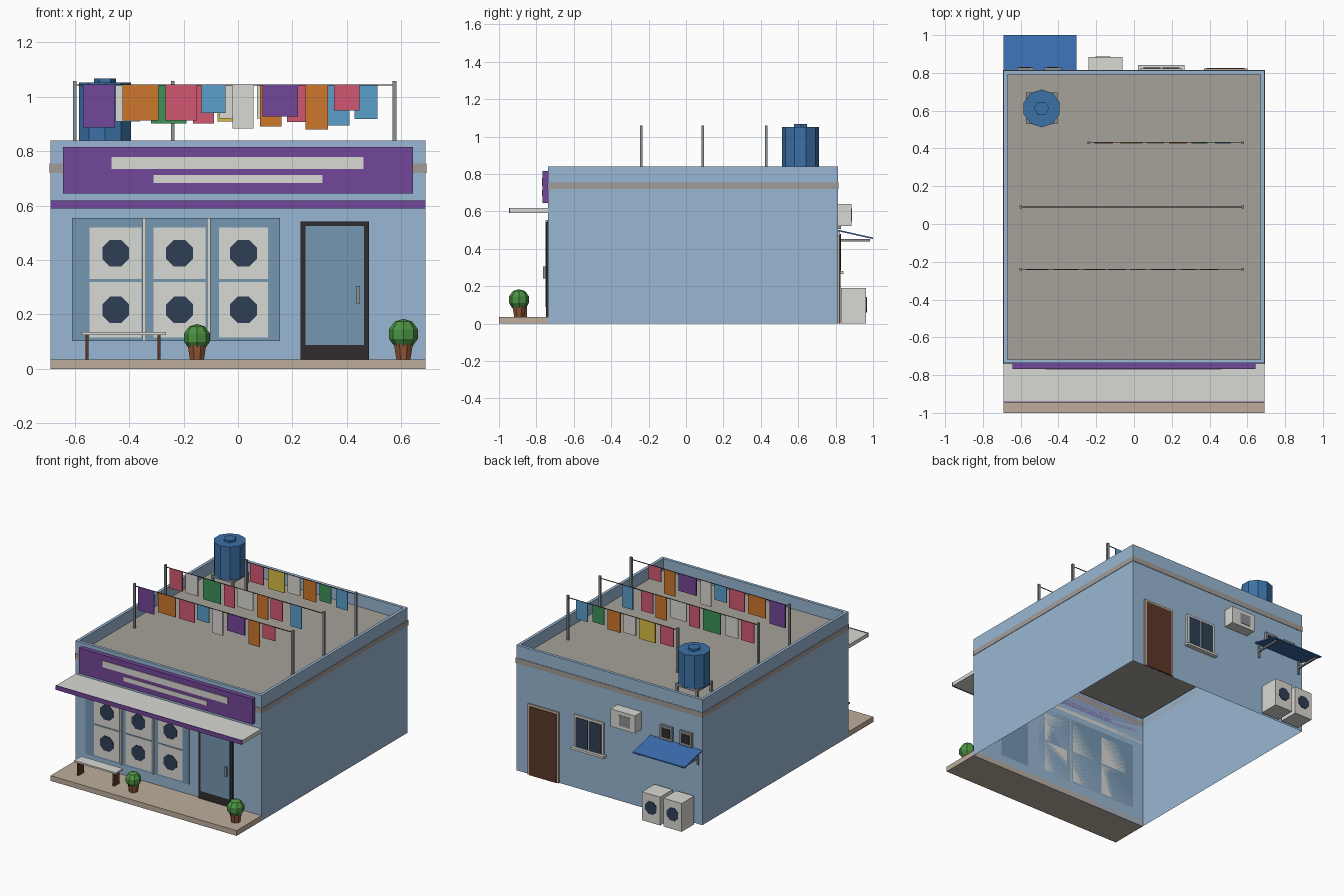
import bpy, bmesh, math
from mathutils import Vector, Matrix

if "Cube" in bpy.data.objects:
    bpy.data.objects.remove(bpy.data.objects["Cube"])


def mat(name, r, g, b):
    m = bpy.data.materials.new(name)
    m.diffuse_color = [(c / 255) ** 2.2 for c in (r, g, b)] + [1]
    m.use_nodes = True
    m.node_tree.nodes["Principled BSDF"].inputs["Base Color"].default_value = m.diffuse_color
    return m


WALL = mat("wall_blue", 152, 182, 210)
ROOF = mat("roof_grey", 165, 161, 153)
TAN = mat("tan", 188, 172, 156)
BAND = mat("band", 160, 155, 152)
PURPLE = mat("purple", 114, 72, 152)
LIGHT = mat("light", 216, 215, 210)
GLASS = mat("glass", 116, 150, 176)
DARK = mat("dark_frame", 52, 48, 50)
NAVY = mat("navy", 50, 65, 85)
STEEL = mat("steel", 140, 142, 145)
BROWN = mat("brown", 92, 58, 44)
POT = mat("terracotta", 146, 88, 58)
LEAF = mat("leaf", 76, 145, 70)
TANK = mat("tank_blue", 62, 112, 165)
AWN = mat("awning_blue", 62, 108, 175)
PINK = mat("pink", 208, 88, 112)
ORANGE = mat("orange", 204, 118, 48)
GREEN = mat("green", 62, 145, 88)
SKY = mat("sky", 90, 158, 200)
YELLOW = mat("yellow", 212, 188, 70)


def finish(name, bm, *mats):
    me = bpy.data.meshes.new(name)
    bm.to_mesh(me)
    bm.free()
    ob = bpy.data.objects.new(name, me)
    bpy.context.collection.objects.link(ob)
    for m in mats:
        me.materials.append(m)
    return ob


def box(name, x0, x1, y0, y1, z0, z1, m):
    bm = bmesh.new()
    bmesh.ops.create_cube(bm, size=1)
    for v in bm.verts:
        v.co = ((x0 + x1) / 2 + v.co.x * (x1 - x0),
                (y0 + y1) / 2 + v.co.y * (y1 - y0),
                (z0 + z1) / 2 + v.co.z * (z1 - z0))
    return finish(name, bm, m)


def prism(name, loc, r1, r2, depth, sides, m, axis='Z', turn=0.0):
    bm = bmesh.new()
    bmesh.ops.create_cone(bm, cap_ends=True, segments=sides, radius1=r1, radius2=r2, depth=depth)
    rot = Matrix.Rotation(turn, 4, 'Z')
    if axis == 'Y':
        rot = Matrix.Rotation(math.pi / 2, 4, 'X') @ rot
    bmesh.ops.transform(bm, matrix=Matrix.Translation(loc) @ rot, verts=bm.verts)
    return finish(name, bm, m)


# building shell: open underneath, parapet around a sunken roof
F, B, X = -0.737, 0.812, 0.69
bm = bmesh.new()
bmesh.ops.create_cube(bm, size=1)
for v in bm.verts:
    v.co = (v.co.x * 2 * X, (F + B) / 2 + v.co.y * (B - F), 0.42 + v.co.z * 0.84)
bm.faces.ensure_lookup_table()
top = max(bm.faces, key=lambda f: f.calc_center_median().z)
bottom = min(bm.faces, key=lambda f: f.calc_center_median().z)
bmesh.ops.delete(bm, geom=[bottom], context='FACES_ONLY')
bmesh.ops.inset_region(bm, faces=[top], thickness=0.028)
bm.normal_update()
roof = bmesh.ops.extrude_discrete_faces(bm, faces=[top])["faces"][0]
bmesh.ops.translate(bm, vec=(0, 0, -0.08), verts=roof.verts)
bmesh.ops.recalc_face_normals(bm, faces=bm.faces)
side_area = roof
side_area.material_index = 1
if side_area.normal.z < 0:
    bmesh.ops.reverse_faces(bm, faces=bm.faces)
# join the extruded walls to the rim
bmesh.ops.remove_doubles(bm, verts=bm.verts, dist=1e-5)
finish("building_shell", bm, WALL, ROOF)

# trim band around the walls
e = 0.003
box("band_front", -X - e, X + e, F - e, F, 0.72, 0.755, BAND)
box("band_back", -X - e, X + e, B, B + e, 0.72, 0.755, BAND)
for s, n in ((-1, "left"), (1, "right")):
    box("band_" + n, *sorted((s * X, s * (X + e))), F, B, 0.72, 0.755, BAND)

# pavement, canopy and sign
box("pavement", -X, X, -1.0, F, 0, 0.035, TAN)
box("canopy", -X, X, -0.94, F, 0.592, 0.617, LIGHT)
box("canopy_fascia", -X, X, -0.946, -0.94, 0.59, 0.619, PURPLE)
box("sign_board", -0.643, 0.643, -0.767, F, 0.645, 0.815, PURPLE)
box("sign_bar_upper", -0.465, 0.462, -0.771, -0.767, 0.735, 0.778, LIGHT)
box("sign_bar_lower", -0.31, 0.31, -0.771, -0.767, 0.683, 0.713, LIGHT)

# shop window with six machines on display
box("shop_window", -0.61, 0.155, F - 0.006, F, 0.103, 0.555, GLASS)
for i, (a, b) in enumerate(((-0.545, -0.355), (-0.31, -0.12), (-0.07, 0.11))):
    for j, (z0, z1, zc) in enumerate(((0.115, 0.32, 0.217), (0.33, 0.52, 0.425))):
        box(f"washer_{i}_{j}", a, b, F - 0.010, F, z0, z1, LIGHT)
        prism(f"washer_door_{i}_{j}", ((a + b) / 2, F - 0.011, zc), 0.053, 0.053, 0.005, 8,
              NAVY, 'Y', math.pi / 8)
for i, x in enumerate((-0.345, -0.108)):
    box(f"mullion_{i}", x - 0.006, x + 0.006, F - 0.014, F, 0.103, 0.555, LIGHT)

# front door
box("front_door_frame", 0.23, 0.482, F - 0.012, F, 0.035, 0.542, DARK)
box("front_door_glass", 0.248, 0.464, F - 0.015, F, 0.088, 0.526, GLASS)
box("front_door_handle", 0.435, 0.449, F - 0.028, F - 0.01, 0.24, 0.305, STEEL)

# bench
box("bench_seat", -0.575, -0.265, -0.915, -0.84, 0.124, 0.135, LIGHT)
for i, x in enumerate((-0.555, -0.29)):
    box(f"bench_leg_{i}", x - 0.006, x + 0.006, -0.905, -0.85, 0.035, 0.124, BROWN)

# potted plants
for i, (x, r, z) in enumerate(((-0.151, 0.05, 0.115), (0.608, 0.056, 0.128))):
    prism(f"pot_{i}", (x, -0.893, 0.07), 0.028, 0.04, 0.07, 8, POT, turn=math.pi / 8)
    bm = bmesh.new()
    bmesh.ops.create_uvsphere(bm, u_segments=8, v_segments=5, radius=r)
    bmesh.ops.translate(bm, vec=(x, -0.893, z), verts=bm.verts)
    finish(f"bush_{i}", bm, LEAF)

# washing lines: (y, x start, x end, cloths of (x0, x1, bottom, colour))
rows = (
    (-0.24, -0.60, 0.575, ((-0.57, -0.453, 0.888, PURPLE), (-0.425, -0.293, 0.913, ORANGE),
     (-0.267, -0.152, 0.913, PINK), (-0.134, -0.046, 0.94, SKY), (-0.02, 0.057, 0.883, LIGHT),
     (0.09, 0.22, 0.928, PURPLE), (0.248, 0.33, 0.88, ORANGE), (0.352, 0.446, 0.95, PINK))),
    (0.09, -0.60, 0.575, ((-0.57, -0.475, 0.91, PINK), (-0.45, -0.36, 0.91, LIGHT),
     (-0.32, -0.19, 0.902, GREEN), (-0.165, -0.088, 0.902, PINK), (-0.07, 0.05, 0.92, LIGHT),
     (0.08, 0.16, 0.89, ORANGE), (0.18, 0.27, 0.908, PINK), (0.33, 0.41, 0.895, SKY))),
    (0.43, -0.24, 0.575, ((-0.21, -0.11, 0.92, PINK), (-0.075, 0.045, 0.91, YELLOW),
     (0.07, 0.16, 0.92, LIGHT), (0.185, 0.28, 0.91, ORANGE), (0.305, 0.39, 0.93, GREEN),
     (0.428, 0.513, 0.918, SKY))),
)
for i, (y, xa, xb, cloths) in enumerate(rows):
    for x, n in ((xa, "left"), (xb, "right")):
        box(f"line_post_{i}_{n}", x - 0.007, x + 0.007, y - 0.007, y + 0.007, 0.76, 1.058, STEEL)
    box(f"washing_line_{i}", xa, xb, y - 0.002, y + 0.002, 1.041, 1.045, DARK)
    for j, (a, b, z, m) in enumerate(cloths):
        box(f"cloth_{i}_{j}", a, b, y - 0.003, y + 0.003, z, 1.043, m)

# water tank on its stand
tx, ty = -0.489, 0.612
for i in range(4):
    x, y = tx + 0.075 * (-1) ** i, ty + 0.075 * (-1) ** (i // 2)
    box(f"tank_leg_{i}", x - 0.008, x + 0.008, y - 0.008, y + 0.008, 0.76, 0.825, STEEL)
box("tank_stand", tx - 0.083, tx + 0.083, ty - 0.083, ty + 0.083, 0.815, 0.83, STEEL)
prism("water_tank", (tx, ty, 0.941), 0.1, 0.1, 0.222, 10, TANK)
prism("tank_lid", (tx, ty, 1.058), 0.04, 0.04, 0.018, 6, TANK, turn=math.pi / 6)

# back door
box("back_door_frame", 0.37, 0.60, B, B + 0.010, 0.0, 0.475, TAN)
box("back_door", 0.385, 0.585, B, B + 0.014, 0.0, 0.46, BROWN)

# back window
box("back_window_frame", 0.035, 0.255, B, B + 0.012, 0.27, 0.495, LIGHT)
for i, (a, b) in enumerate(((0.05, 0.14), (0.15, 0.24))):
    box(f"back_window_pane_{i}", a, b, B, B + 0.016, 0.285, 0.48, NAVY)
box("back_window_sill", 0.022, 0.267, B, B + 0.03, 0.265, 0.28, LIGHT)

# wall air unit and two vents
box("air_unit", -0.24, -0.06, B, 0.885, 0.522, 0.64, LIGHT)
box("air_unit_grille", -0.205, -0.125, 0.885, 0.888, 0.545, 0.615, STEEL)
for i, x in enumerate((-0.43, -0.575)):
    box(f"vent_{i}", x - 0.045, x + 0.045, B, B + 0.016, 0.505, 0.60, STEEL)
    box(f"vent_opening_{i}", x - 0.03, x + 0.03, B, B + 0.019, 0.522, 0.583, DARK)

# sloping awning with brackets
aw = box("back_awning", -X, -0.305, B, 1.0, 0.452, 0.46, AWN)
for v in aw.data.vertices:
    if v.co.y < 0.9:
        v.co.z += 0.042
for i, x in enumerate((-0.66, -0.335)):
    box(f"awning_arm_{i}", x - 0.006, x + 0.006, B, 0.985, 0.44, 0.452, STEEL)
    box(f"awning_wall_rail_{i}", x - 0.006, x + 0.006, B, B + 0.01, 0.40, 0.50, STEEL)

# outdoor condensers
for i, x in enumerate((-0.415, -0.575)):
    box(f"condenser_{i}", x - 0.067, x + 0.067, 0.83, 0.963, 0, 0.19, LIGHT)
    prism(f"condenser_fan_{i}", (x, 0.964, 0.1), 0.045, 0.045, 0.006, 8, NAVY, 'Y', math.pi / 8)
